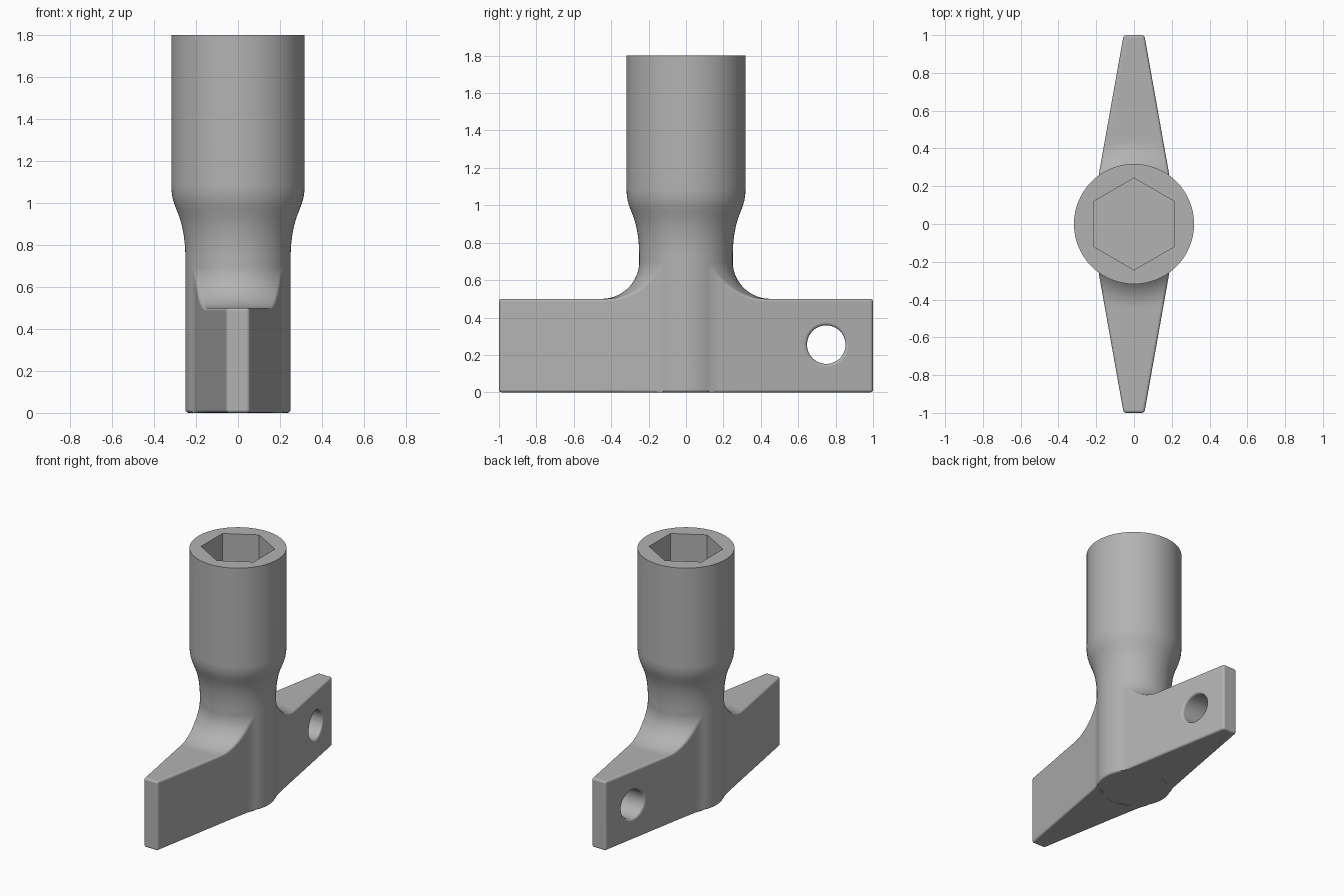
import bpy, bmesh, math
from math import sin, cos, pi
from mathutils import Vector

cube = bpy.data.objects.get("Cube")
if cube:
    bpy.data.objects.remove(cube, do_unlink=True)

steel = bpy.data.materials.new("grey_steel")
steel.use_nodes = True
GREY = (0.45, 0.45, 0.45, 1)
steel.diffuse_color = GREY
steel.node_tree.nodes["Principled BSDF"].inputs["Base Color"].default_value = GREY

HUB, BAR_TOP, FILLET, EDGE = 0.25, 0.5, 0.2, 0.015
SLOPE, TIP = 0.178, 0.055
QUARTER = [i / 4 * pi / 2 for i in range(5)]


def loft(name, rings):
    """Skin a list of closed rings and cap both ends."""
    bm = bmesh.new()
    loops = [[bm.verts.new(p) for p in ring] for ring in rings]
    n = len(loops[0])
    for a, b in zip(loops, loops[1:]):
        for i in range(n):
            j = (i + 1) % n
            bm.faces.new((a[i], a[j], b[j], b[i]))
    bm.faces.new(loops[0])
    bm.faces.new(loops[-1])
    bmesh.ops.recalc_face_normals(bm, faces=bm.faces)
    mesh = bpy.data.meshes.new(name)
    bm.to_mesh(mesh)
    bm.free()
    mesh.materials.append(steel)
    obj = bpy.data.objects.new(name, mesh)
    bpy.context.collection.objects.link(obj)
    return obj


def circle(r, z, n):
    return [(r * sin(2 * pi * i / n), r * cos(2 * pi * i / n), z) for i in range(n)]


def activate(obj):
    bpy.ops.object.select_all(action='DESELECT')
    obj.select_set(True)
    bpy.context.view_layer.objects.active = obj


def cut(obj, cutter):
    cutter.hide_render = True
    mod = obj.modifiers.new("cut", 'BOOLEAN')
    mod.operation, mod.solver, mod.object = 'DIFFERENCE', 'EXACT', cutter
    activate(obj)
    bpy.ops.object.modifier_apply(modifier=mod.name)
    bpy.data.objects.remove(cutter, do_unlink=True)


def finish(obj):
    activate(obj)
    bpy.ops.object.shade_smooth_by_angle(angle=math.radians(32))
    mod = obj.modifiers.new("even_shading", 'WEIGHTED_NORMAL')
    mod.keep_sharp = True


# Socket column: turned profile with a waist, then a hexagonal recess
profile = [(HUB - EDGE + EDGE * sin(a), EDGE - EDGE * cos(a)) for a in QUARTER]
profile += [(HUB, 0.74), (0.253, 0.80), (0.259, 0.85), (0.268, 0.895), (0.28, 0.935),
            (0.293, 0.968), (0.304, 0.997), (0.312, 1.025), (0.3165, 1.055),
            (0.318, 1.085), (0.318, 1.8)]
column = loft("socket_column", [circle(r, z, 96) for r, z in profile])
cut(column, loft("hex_cutter", [circle(0.243, z, 6) for z in (1.05, 1.9)]))
finish(column)

# Side wall of one arm in plan: fillet off the hub, then a straight taper
tilt = math.atan(SLOPE)
reach = (TIP + SLOPE) * cos(tilt)
normal, along = Vector((cos(tilt), sin(tilt))), Vector((-sin(tilt), cos(tilt)))
side = math.sqrt((HUB + FILLET) ** 2 - (reach + FILLET) ** 2)
centre = normal * (reach + FILLET) + along * side
start = math.atan2(centre.y, centre.x)
wall = []
for i in range(11):
    a = start + (tilt - start) * i / 10
    wall.append(centre - FILLET * Vector((cos(a), sin(a))))
for i in range(1, 17):
    y = wall[10].y + (0.46 - wall[10].y) * i / 16
    wall.append(Vector((TIP + SLOPE * (1 - y), y)))
wall.insert(0, wall[0] * 0.92)


def top_height(r):
    d = min(max(HUB + FILLET - r, 0), FILLET)
    return BAR_TOP + FILLET - math.sqrt(FILLET ** 2 - d ** 2)


def section(x, y, inset=0, straight=False):
    """Rounded cross-section, curved round the hub axis unless straight."""
    r = math.hypot(x, y)
    top = (BAR_TOP if straight else top_height(r)) - inset
    b = EDGE - inset
    half = [(x - b + b * sin(a), inset + b - b * cos(a)) for a in QUARTER]
    half += [(x - b + b * cos(a), top - b + b * sin(a)) for a in QUARTER]
    fill = [(x - b) * (1 - i / 8) for i in range(1, 16)]
    flat = half + [(v, top) for v in fill]
    flat += [(-v, z) for v, z in reversed(half)] + [(-v, inset) for v in fill]
    theta = math.atan2(x, y)
    ring = []
    for v, z in flat:
        if straight:
            ring.append((v, y, z))
        else:
            a = theta * v / x
            ring.append((r * sin(a), r * cos(a), z))
    return ring


# Two tapered arms, mirrored front to back
rings = [section(p.x, p.y) for p in wall]
for a in QUARTER:
    inset = (EDGE - 0.001) * (1 - cos(a))
    y = 1 - EDGE + EDGE * sin(a)
    rings.append(section(TIP + SLOPE * (1 - y) - inset, y, inset, True))
back_arm = loft("back_arm", rings)
front_arm = loft("front_arm", [[(-x, -y, z) for x, y, z in ring] for ring in rings])

# Cross hole with rounded rims that follow the tapered walls
HOLE_Y, HOLE_Z, HOLE_R = 0.75, 0.255, 0.103
face = TIP + SLOPE * (1 - HOLE_Y)
rim = [(face - EDGE + EDGE * sin(a), HOLE_R + EDGE * (1 - cos(a))) for a in QUARTER]
rim.append((0.2, HOLE_R + EDGE))
hole_rings = []
for sign, steps in ((-1, reversed(rim)), (1, rim)):
    for depth, r in steps:
        hole_rings.append([(sign * (depth - SLOPE * dy), HOLE_Y + dy, HOLE_Z + dz)
                           for dy, dz, _ in circle(r, 0, 48)])
cut(back_arm, loft("hole_cutter", hole_rings))

finish(back_arm)
finish(front_arm)
